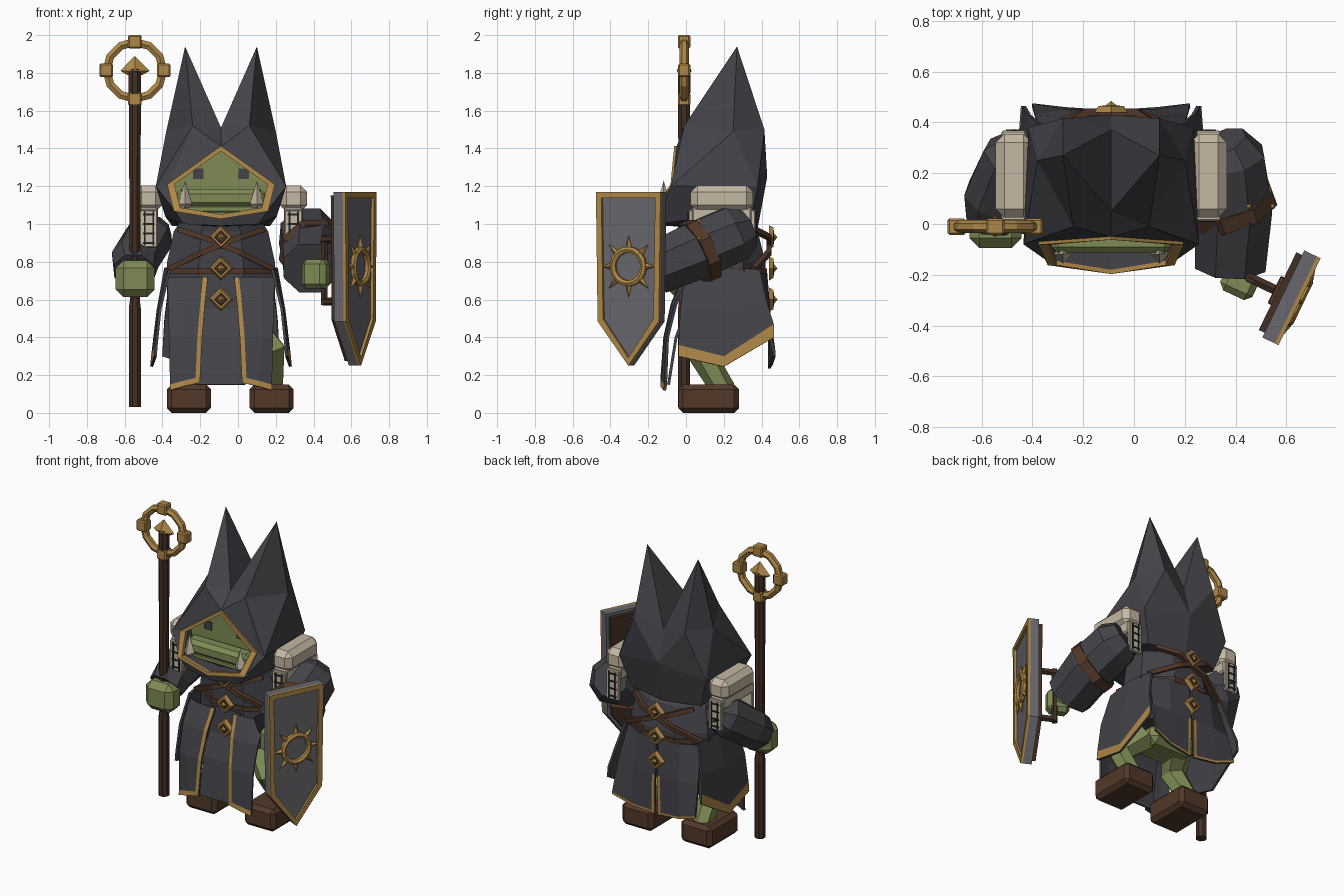
import bpy, bmesh
from math import sin, cos, pi, radians
from mathutils import Vector, Matrix

cube = bpy.data.objects.get("Cube")
if cube:
    bpy.data.objects.remove(cube, do_unlink=True)

CX = -0.09  # centre line of the body


def material(name, *rgb):
    m = bpy.data.materials.new(name)
    m.use_nodes = True
    m.diffuse_color = (*rgb, 1)
    m.node_tree.nodes["Principled BSDF"].inputs["Base Color"].default_value = (*rgb, 1)
    return m


CLOTH = material("charcoal cloth", 0.056, 0.056, 0.066)
SKIN = material("green skin", 0.21, 0.26, 0.09)
GOLD = material("gold trim", 0.42, 0.24, 0.062)
LEATHER = material("brown leather", 0.085, 0.04, 0.022)
WOOD = material("dark wood", 0.055, 0.028, 0.017)
BONE = material("bone", 0.56, 0.48, 0.37)
STEEL = material("grey steel", 0.14, 0.14, 0.155)
IRON = material("black iron", 0.015, 0.015, 0.017)


def finish(name, bm, mats, M=Matrix()):
    bmesh.ops.recalc_face_normals(bm, faces=bm.faces)
    bm.transform(M)
    me = bpy.data.meshes.new(name)
    bm.to_mesh(me)
    bm.free()
    for m in mats if isinstance(mats, tuple) else (mats,):
        me.materials.append(m)
    ob = bpy.data.objects.new(name, me)
    bpy.context.collection.objects.link(ob)
    return ob


def loft(name, rings, mat, closed=False, caps=True, M=Matrix()):
    bm = bmesh.new()
    vs = [[bm.verts.new(p) for p in r] for r in rings]
    n = len(vs[0])
    for a, b in zip(vs, vs[1:] + vs[:1] if closed else vs[1:]):
        for i in range(n):
            bm.faces.new((a[i], a[(i + 1) % n], b[(i + 1) % n], b[i]))
    if caps and not closed:
        bm.faces.new(vs[0])
        bm.faces.new(vs[-1])
    return finish(name, bm, mat, M)


def sweep(name, pts, radii, mat, n=6, ref=(0, 1, 0), closed=False, M=Matrix()):
    """Tube along points, with one radius or a radius for each point."""
    pts = [Vector(p) for p in pts]
    k = len(pts)
    rings = []
    for i, p in enumerate(pts):
        a = pts[i - 1] if i or closed else p
        b = pts[(i + 1) % k] if i < k - 1 or closed else p
        t = (b - a).normalized()
        u = t.cross(Vector(ref)).normalized()
        v = t.cross(u)
        r = radii[i] if isinstance(radii, (list, tuple)) else radii
        rings.append([p + r * (u * cos(q) + v * sin(q))
                      for q in (2 * pi * (j + 0.5) / n for j in range(n))])
    return loft(name, rings, mat, closed, M=M)


def box(name, loc, size, mat, bevel=0.0, rot=0.0):
    bm = bmesh.new()
    bmesh.ops.create_cube(bm, size=1, matrix=Matrix.Diagonal((*size, 1)))
    if bevel:
        bmesh.ops.bevel(bm, geom=bm.edges[:], offset=bevel, segments=1, affect='EDGES')
    return finish(name, bm, mat, Matrix.Translation(loc) @ Matrix.Rotation(rot, 4, 'Z'))


def cone(name, loc, r1, r2, h, mat, n=4, rot=Matrix()):
    bm = bmesh.new()
    bmesh.ops.create_cone(bm, cap_ends=True, segments=n, radius1=r1, radius2=r2, depth=h)
    return finish(name, bm, mat, Matrix.Translation(loc) @ rot)


def panel(name, rows, trim=lambda r, c: False):
    """Thin cloth sheet; trim tells which cells are gold on the outer side."""
    bm = bmesh.new()
    vs = [[bm.verts.new(p) for p in row] for row in rows]
    for r in range(len(rows) - 1):
        for c in range(len(rows[0]) - 1):
            f = bm.faces.new((vs[r][c], vs[r][c + 1], vs[r + 1][c + 1], vs[r + 1][c]))
            f.material_index = int(trim(r, c))
    ob = finish(name, bm, (CLOTH, GOLD, CLOTH, CLOTH))
    f = ob.data.polygons[0]
    if f.normal.dot(f.center - Vector((CX, .2, f.center.z))) < 0:
        ob.data.flip_normals()
    mod = ob.modifiers.new("thickness", 'SOLIDIFY')
    mod.thickness, mod.offset = 0.015, -1
    mod.material_offset = mod.material_offset_rim = 2
    return ob


def circle(R, n, z=0.0, x=0.0):
    return [(x + R * cos(2 * pi * i / n), 0, z + R * sin(2 * pi * i / n)) for i in range(n)]


# Hood: half of the shape, then mirrored
half = [(.19, .27, 1.94), (0, .05, 1.51), (0, .37, 1.46), (0, .43, 1.25), (0, .38, .98),
        (.19, .415, 1.5), (.29, .25, 1.49), (.335, .14, 1.2), (.325, .38, 1.2), (.295, .12, 1.04),
        (.26, .34, .99), (.15, -.01, 1.52), (.345, -.08, 1.2), (.2, -.14, 1), (0, -.175, .99),
        (0, -.05, 1.41), (.28, -.07, 1.21), (.245, -.15, 1.07), (0, -.185, 1.03)]
faces = [(1, 15, 11), (0, 1, 11), (0, 2, 1), (0, 5, 2), (5, 3, 2), (5, 8, 3), (3, 8, 10, 4),
         (0, 11, 6), (0, 6, 5), (5, 6, 8), (6, 7, 8), (7, 9, 10, 8), (15, 16, 11), (11, 16, 12),
         (11, 12, 6), (6, 12, 7), (16, 17, 12), (12, 17, 13), (12, 13, 9, 7),
         (17, 18, 14, 13), (4, 10, 9, 13, 14)]
bm = bmesh.new()
hv = [bm.verts.new(p) for p in half]
for f in faces:
    bm.faces.new([hv[i] for i in f])
bmesh.ops.mirror(bm, geom=bm.verts[:] + bm.edges[:] + bm.faces[:], axis='X', merge_dist=0.001)
finish("hood", bm, CLOTH, Matrix.Translation((CX, 0, 0)))

# Gold frame round the face opening, dark lining, and the face behind it
edge = half[15:] + [(-x, y, z) for x, y, z in (half[17], half[16])]


def opening(k, dy):
    return [(CX + x * k, y + dy, 1.21 + (z - 1.21) * k) for x, y, z in edge]


loft("hood_trim", [opening(1.02, .02), opening(1.02, -.012), opening(.88, -.012), opening(.88, .005)],
     GOLD, caps=False)
loft("hood_lining", [opening(.9, .0), opening(.9, .1)], CLOTH, caps=False)
flat = [[(x, y, z) for x, _, z in opening(.95, 0)] for y in (-.015, .05)]
loft("face", flat, SKIN)
box("muzzle", (CX, -.06, 1.137), (.47, .11, .095), SKIN, .025)
box("lower_lip", (CX, -.05, 1.08), (.4, .1, .04), SKIN, .01)
for s in (1, -1):
    box("eye", (CX + s * .12, -.016, 1.265), (.055, .012, .055), CLOTH)
    cone("tusk", (CX + s * .19, -.118, 1.165), .038, 0, .13, BONE, 4)
    cone("tusk_base", (CX + s * .19, -.118, 1.095), .02, .038, .02, BONE, 4)


# Torso and belt
def ring(z, rx, y0, y1):
    k = 1 / cos(pi / 8)
    return [(CX + rx * k * cos(a), (y0 + y1) / 2 + (y1 - y0) / 2 * k * sin(a), z)
            for a in (pi / 8 + i * pi / 4 for i in range(8))]


loft("torso", [ring(.48, .27, .02, .41), ring(.62, .285, .015, .42), ring(.8, .285, .02, .42),
               ring(.96, .25, .02, .38), ring(1.04, .2, 0, .3)], CLOTH)
loft("belt", [ring(.735, .295, .01, .43), ring(.765, .295, .01, .43)], LEATHER)
for y0, y1, side in ((0, .08, -1), (.44, .36, 1)):
    for s in (1, -1):
        sweep("chest_strap", [(CX - s * .22, y1, .97), (CX - s * .1, y0, .93), (CX + s * .1, y0, .85),
                              (CX + s * .28, y1, .76)], .02, LEATHER, 4)
    turn = Matrix.Rotation(-side * pi / 2, 4, 'X')
    for z in (.93, .765, .6):
        y = y0 + side * .012
        cone("diamond_plate", (CX, y, z), .064, .05, .025, GOLD, 4, turn)
        cone("diamond_inset", (CX, y + side * .013, z), .038, .034, .004, WOOD, 4, turn)
        cone("diamond_stud", (CX, y + side * .022, z), .025, 0, .02, GOLD, 4, turn)

# Skirt panels
panel("front_cloth", [[(CX + x, y, z) for x in (-w, 0, w)] for w, y, z in
                      ((.1, .01, .72), (.12, -.005, .55), (.125, -.06, .4), (.13, -.1, .15))])
for s in (1, -1):
    def P(x, y, z):
        return (CX + s * x, y, z)
    panel("front_panel", [
        [P(.07, -.02, .72), P(.095, -.02, .72), P(.21, -.01, .72), P(.285, .02, .72)],
        [P(.085, -.08, .58), P(.11, -.08, .58), P(.215, -.075, .58), P(.28, -.06, .58)],
        [P(.10, -.12, .4), P(.125, -.12, .4), P(.22, -.115, .4), P(.275, -.105, .4)],
        [P(.11, -.135, .19), P(.135, -.135, .185), P(.2, -.13, .17), P(.27, -.115, .15)],
        [P(.11, -.135, .16), P(.135, -.135, .155), P(.2, -.135, .14), P(.27, -.12, .12)]],
        lambda r, c: r == 3 or c == 0)
    panel("side_panel", [
        [P(.28, .0, .76), P(.30, .2, .77), P(.28, .39, .76)],
        [P(.33, -.03, .55), P(.34, .2, .55), P(.33, .43, .58)],
        [P(.35, -.04, .36), P(.37, .2, .3), P(.35, .465, .47)],
        [P(.355, -.04, .3), P(.375, .2, .245), P(.355, .465, .4)]],
        lambda r, c: r == 2)
    panel("back_panel", [
        [P(.008, .43, .74), P(.03, .43, .74), P(.16, .42, .74), P(.27, .36, .74)],
        [P(.008, .45, .5), P(.03, .45, .5), P(.17, .45, .5), P(.3, .43, .5)],
        [P(.012, .45, .25), P(.034, .45, .255), P(.18, .46, .27), P(.31, .475, .315)],
        [P(.012, .45, .235), P(.034, .45, .24), P(.18, .46, .255), P(.31, .475, .3)]],
        lambda r, c: r == 2 or (c == 0 and r > 0))

# Legs and boots
box("hips", (CX, .17, .44), (.34, .24, .14), SKIN, .04)
for hip, foot in ((.06, .18), (-.2, -.26)):
    sweep("leg", [(hip, .17, .45), (foot, .07, .33), (foot, .2, .12)], [.1, .08, .065], SKIN, 6)
for x in (.178, -.26):
    box("boot", (x, .12, .075), (.232, .32, .15), LEATHER, .025)

# Shoulder pads with laced plates hanging front and back
for s in (1, -1):
    x = CX + s * .383
    box("shoulder_pad", (x, .19, 1.135), (.145, .33, .14), BONE, .035)
    box("pad_lining", (x, .19, 1.05), (.1, .32, .08), BONE, .01)
    for y, d in ((.025, -1), (.355, 1)):
        box("pad_plate", (x, y, .975), (.095, .025, .2), BONE, .005)
        for dx in (-.02, .025):
            box("lace_cord", (x + dx, y + d * .014, .975), (.009, .006, .18), IRON)
        for i in range(4):
            box("lace_rung", (x, y + d * .014, .9 + i * .05), (.06, .006, .01), IRON)

# Left arm with banded sleeve
Z = (0, 0, 1)
sweep("left_sleeve", [(.34, .32, .98), (.365, .26, .95), (.39, .06, .86), (.38, -.16, .765)],
      [.11, .158, .165, .15], CLOTH, 8, Z)
sweep("sleeve_band", [(.38, .1, .872), (.4, .045, .845)], .178, LEATHER, 8, Z)
for a in (.4, 1.2, 2.0):
    box("band_rivet", (.39 + .168 * cos(a), .07, .86 + .168 * sin(a)), (.022, .022, .022), GOLD, .005)
sweep("left_forearm", [(.385, -.12, .77), (.42, -.23, .74)], .055, SKIN, 6, Z)
box("left_hand", (.413, -.235, .735), (.14, .1, .155), SKIN, .025, radians(-25))

# Right arm
sweep("right_sleeve", [(-.42, .32, .97), (-.47, .25, .93), (-.545, .1, .81), (-.55, .02, .75)],
      [.08, .135, .13, .115], CLOTH, 8, Z)
box("right_hand", (-.545, -.02, .71), (.205, .15, .195), SKIN, .04)

# Staff
SX, SY, SZ = -.546, -.01, 1.813
sweep("staff", [(SX, SY, .03), (SX, SY, .55), (SX, SY, .6), (SX, SY, 1.82)],
      [.035, .035, .028, .036], WOOD, 8)
sweep("staff_ring", [(x, SY, z) for x, _, z in circle(.15, 12, SZ, SX)], .025, GOLD, 6, closed=True)
for x, _, z in circle(.152, 4, SZ, SX):
    box("ring_block", (x, SY, z), (.072, .065, .072), GOLD, .008)
flatten = Matrix.Diagonal((1, .52, 1, 1))
cone("staff_tip", (SX, SY, 1.85), .078, 0, .08, GOLD, 4, flatten)
cone("staff_tip_base", (SX, SY, 1.8), .04, .078, .022, GOLD, 4, flatten)

# Shield, built facing -y and then turned
SH = Matrix.Translation((.637, -.299, 0)) @ Matrix.Rotation(radians(64.2), 4, 'Z')


def outline(d, y):
    return [(-.19 + d, y, 1.17 - d), (.19 - d, y, 1.17 - d), (.18 - d, y, .485 + d * .4),
            (0, y, .25 + d * 1.3), (-.18 + d, y, .485 + d * .4)]


loft("shield_body", [outline(0, 0), outline(0, .055)], STEEL, M=SH)
loft("shield_rim", [outline(0, 0), outline(0, -.016), outline(.032, -.016), outline(.032, 0)],
     GOLD, closed=True, M=SH)
loft("shield_backing", [outline(.02, .055), outline(.02, .08)], WOOD, M=SH)
sweep("sun_ring", circle(.09, 16, .775), .018, GOLD, 6, closed=True,
      M=SH @ Matrix.Translation((0, -.014, 0)))
bm = bmesh.new()
for i in range(8):
    bmesh.ops.create_cone(bm, cap_ends=True, segments=4, radius1=.018, radius2=0, depth=.065,
                          matrix=Matrix.Rotation(i * pi / 4, 4, 'Y') @ Matrix.Translation((0, 0, .133)))
finish("sun_rays", bm, GOLD, SH @ Matrix.Translation((0, -.01, .775)))

# Shield grip
sweep("grip", [(0, .2, .57), (0, .2, .94)], .02, WOOD, 6, M=SH)
for z in (.59, .92):
    sweep("grip_arm", [(0, .21, z), (0, .06, z)], .022, WOOD, 6, Z, M=SH)
    box("grip_foot", SH @ Vector((0, .085, z)), (.12, .02, .07), LEATHER, .004, radians(64.2))
